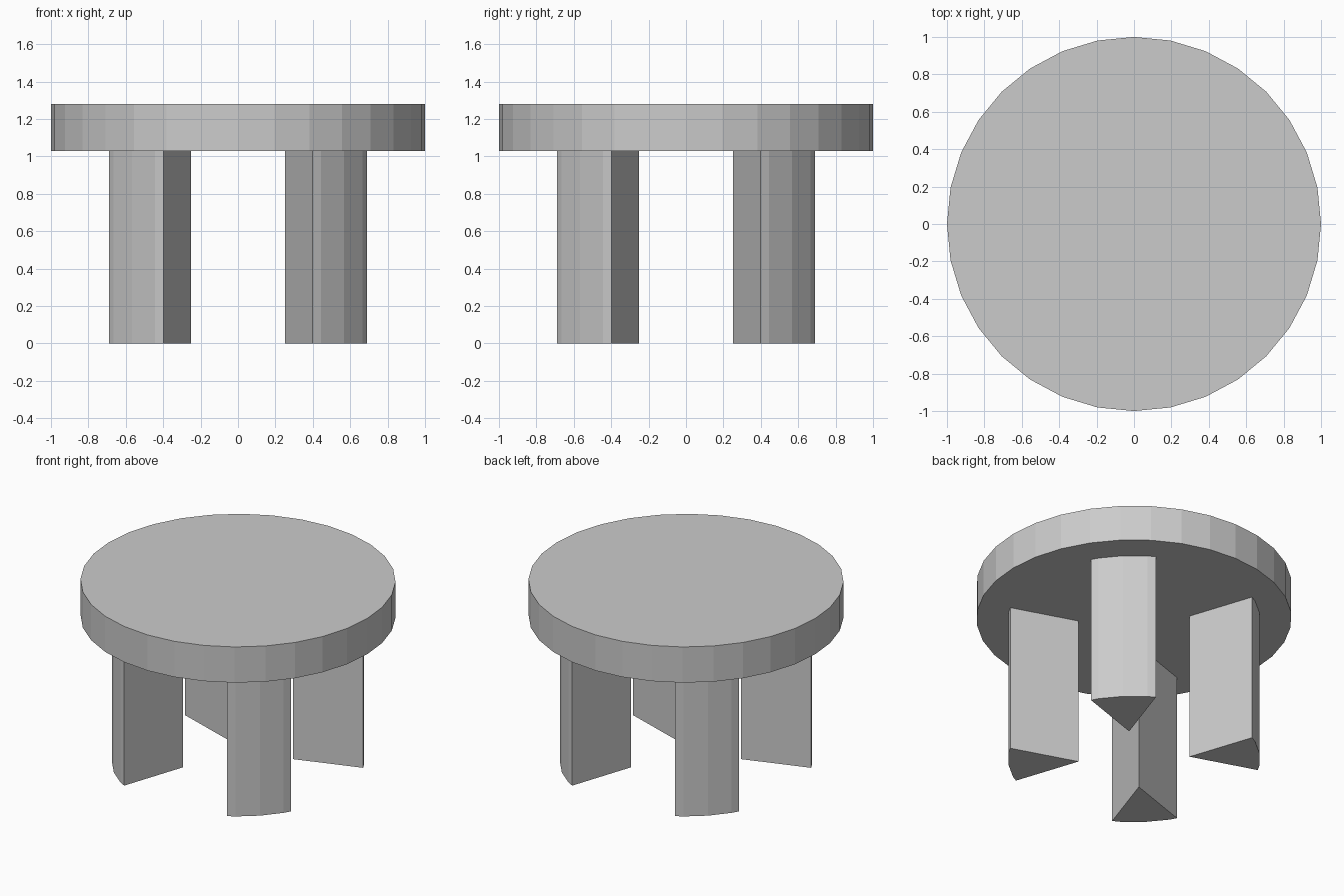
import bpy
import bmesh
from math import radians, cos, sin
from mathutils import Vector

cube = bpy.data.objects.get("Cube")
if cube:
    bpy.data.objects.remove(cube, do_unlink=True)

SIDES = 32
LEG_HEIGHT = 1.03
TOP_HEIGHT = 1.28
STEP = 360 / SIDES

grey = bpy.data.materials.new("light_grey")
grey.use_nodes = True
grey.diffuse_color = (0.6, 0.6, 0.6, 1)
grey.node_tree.nodes["Principled BSDF"].inputs["Base Color"].default_value = (0.6, 0.6, 0.6, 1)


def rim_point(radius, degrees):
    return Vector((radius * cos(radians(degrees)), radius * sin(radians(degrees))))


def prism(name, outline, bottom, top):
    """Extrude a counter-clockwise outline between two heights."""
    bm = bmesh.new()
    base = bm.faces.new([bm.verts.new((p.x, p.y, bottom)) for p in outline])
    extruded = bmesh.ops.extrude_face_region(bm, geom=[base], use_keep_orig=True)
    verts = [g for g in extruded["geom"] if isinstance(g, bmesh.types.BMVert)]
    bmesh.ops.translate(bm, verts=verts, vec=(0, 0, top - bottom))
    bmesh.ops.recalc_face_normals(bm, faces=bm.faces)
    mesh = bpy.data.meshes.new(name)
    bm.to_mesh(mesh)
    bm.free()
    mesh.materials.append(grey)
    obj = bpy.data.objects.new(name, mesh)
    bpy.context.collection.objects.link(obj)
    return obj


# Round table top
prism("table_top", [rim_point(1, i * STEP) for i in range(SIDES)], LEG_HEIGHT, TOP_HEIGHT)

# Wedge legs: pointed inward, with a faceted arc outside
arc = [rim_point(0.797, 30)]
arc += [rim_point(0.8, i * STEP) for i in (3, 4, 5)]
arc += [rim_point(0.797, 60)]
wedge = [Vector((0.25, 0.25))] + arc

for i, name in enumerate(("back_left_leg", "back_right_leg", "front_right_leg", "front_left_leg")):
    leg = prism(name, wedge, 0, LEG_HEIGHT)
    leg.rotation_euler.z = radians(90 * i)
